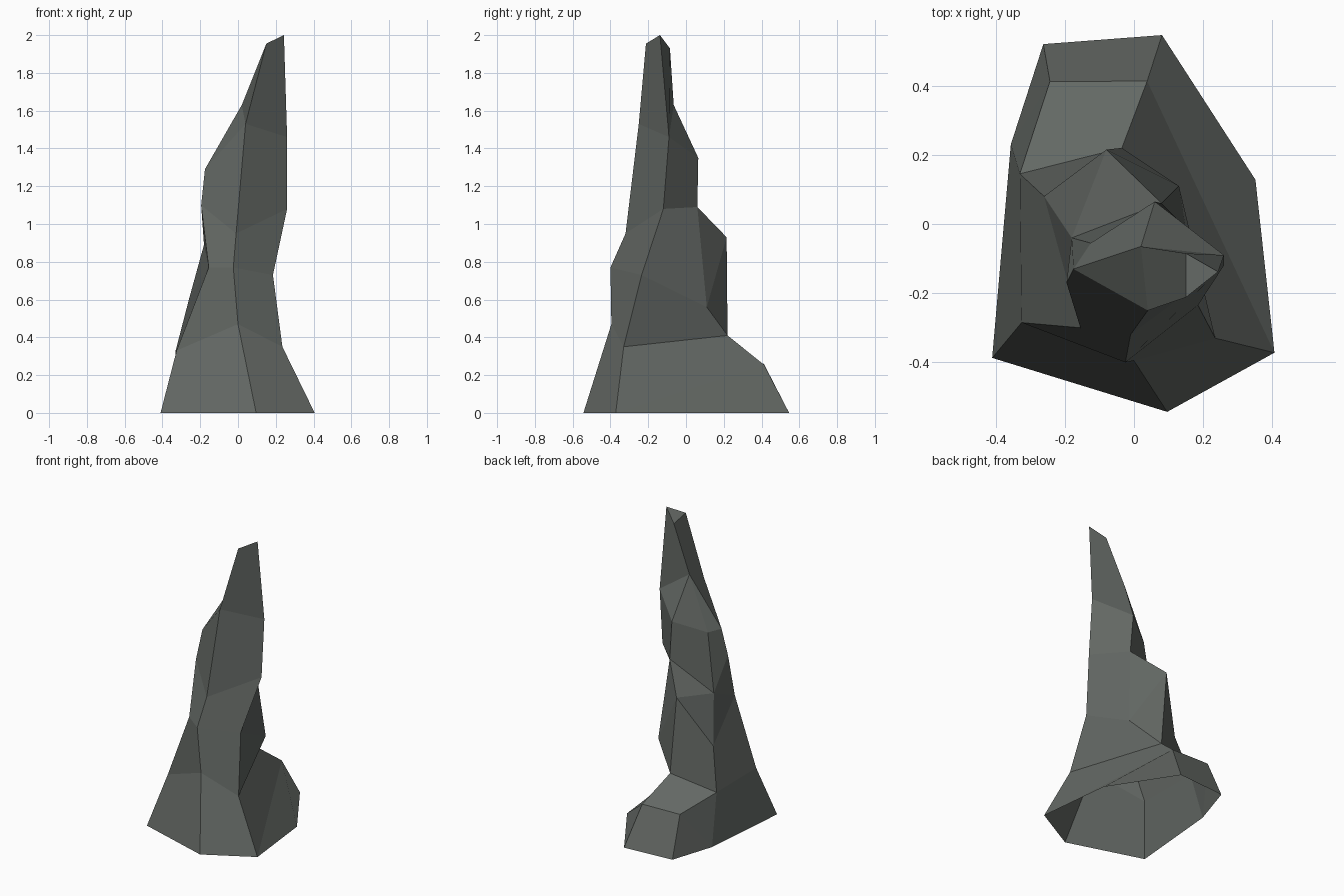
import bpy, bmesh

if "Cube" in bpy.data.objects:
    bpy.data.objects.remove(bpy.data.objects["Cube"])

stone = bpy.data.materials.new("dark_grey_stone")
stone.diffuse_color = (0.125, 0.138, 0.127, 1)
stone.use_nodes = True
stone.node_tree.nodes["Principled BSDF"].inputs["Base Color"].default_value = stone.diffuse_color

# Rings run: front-left, front, right, back-right, back, back-left, left.
# None merges with the point before it, so facets can taper to triangles.
A, D, E, F, H = (-.41, -.387, 0), (.096, -.543, 0), (.406, -.372, 0), (.351, .128, 0), (-.356, .23, 0)
G = (.038, .413, .255)
shoulder, edge = (.04, -.25, 1.53), (.26, -.09, 1.46)
notch = (.02, -.065, 1.63)
left_low, left_high = (-.155, -.3, .77), (-.18, -.04, .89)
back_high = (-.08, .215, .93)

foot_outline = [A, D, E, F, (.081, .546, 0), (-.262, .52, 0), H]
back_ledge = [A, D, E, G, G, (-.243, .412, .26), H]
waist = [(-.325, -.285, .33), (0, -.395, .47), (.235, -.33, .35),
         (-.035, .22, .41), None, (-.33, .145, .33), None]
middle = [left_low, (-.025, -.4, .77), (.185, -.235, .73),
          (.13, .11, .56), back_high, (-.26, .08, .6), None]
# Same ring with its left corner raised, which sets the facet split there
middle_raised = middle[:5] + [left_high, None]
chest = [(-.195, -.17, 1.1), (-.01, -.32, .95), (.26, -.12, 1.08),
         (.08, .06, 1.09), None, left_high, None]
upper = [(-.175, -.13, 1.29), shoulder, edge,
         (.06, .065, 1.35), None, (-.125, -.055, 1.28), None]
neck = [notch, shoulder, edge, notch, None, None, None]
tip = [(.15, -.085, 1.93), (.15, -.212, 1.955), (.243, -.138, 2.0),
       (.15, -.085, 1.93), None, None, None]


def loft(name, rings, merged_edges):
    """Skin the rings, sharing repeated points; open below, capped on top."""
    bm = bmesh.new()
    made = {}

    def vert(p):
        if p not in made:
            made[p] = bm.verts.new(p)
        return made[p]

    def face(verts):
        verts = list(dict.fromkeys(verts))
        if len(verts) > 2:
            bm.faces.new(verts)

    loops = []
    for ring in rings:
        loop = []
        for p in ring:
            loop.append(vert(p) if p else loop[-1])
        loops.append(loop)
    for low, high in zip(loops, loops[1:]):
        for i in range(len(low)):
            j = (i + 1) % len(low)
            face([low[i], low[j], high[j], high[i]])
    face(loops[-1])
    # Join triangle pairs that read as one facet
    joined = [bm.edges.get([made[p], made[q]]) for p, q in merged_edges]
    bmesh.ops.dissolve_edges(bm, edges=joined, use_verts=False)
    bmesh.ops.recalc_face_normals(bm, faces=bm.faces[:])
    mesh = bpy.data.meshes.new(name)
    bm.to_mesh(mesh)
    bm.free()
    mesh.materials.append(stone)
    obj = bpy.data.objects.new(name, mesh)
    bpy.context.collection.objects.link(obj)
    return obj


# Leaning rock spire with a low ledge at the back
loft("rock_spire",
     [foot_outline, back_ledge, waist, middle, middle_raised, chest, upper, neck, tip],
     [(F, G)])
